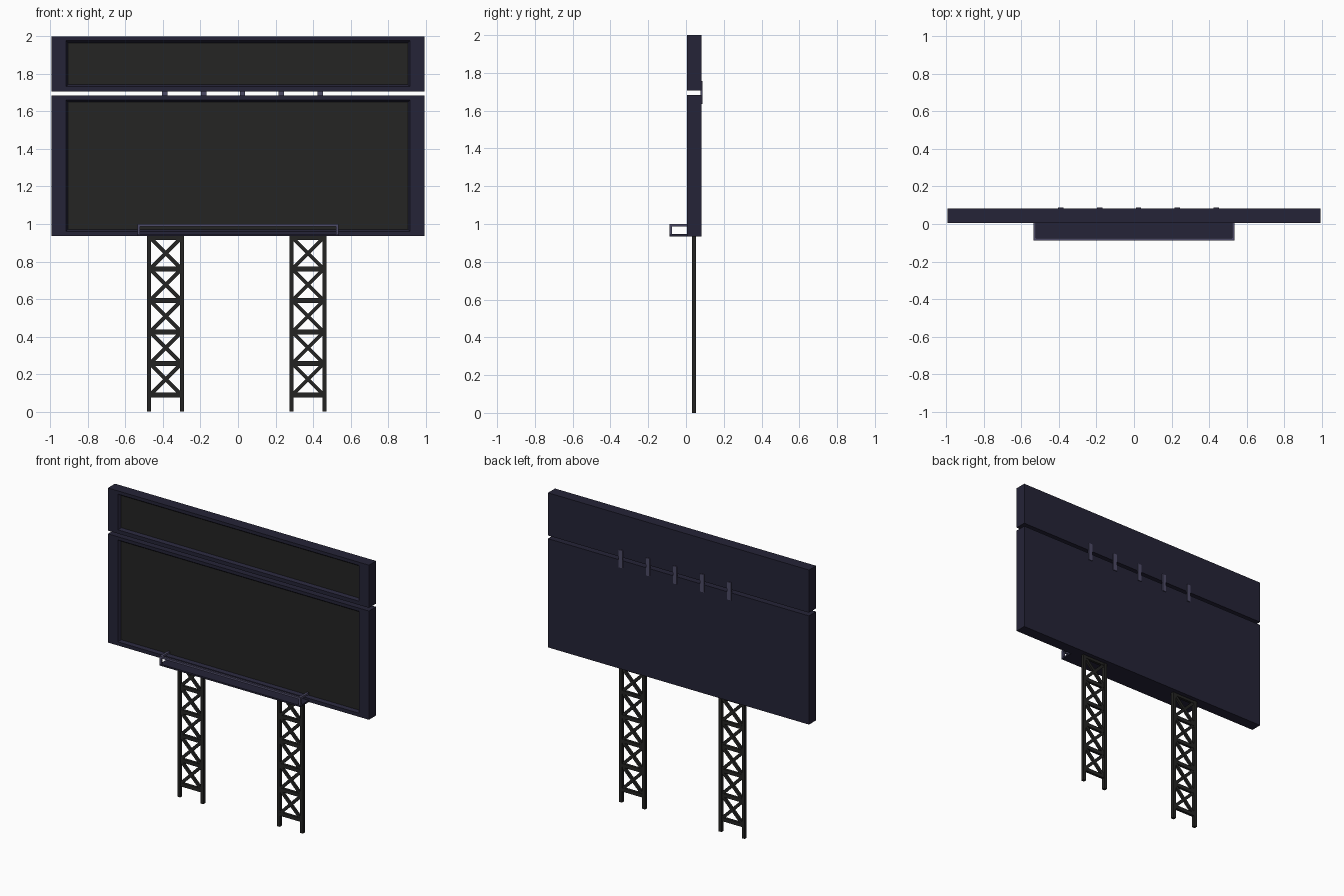
import bpy, bmesh, math
from mathutils import Matrix, Vector

if "Cube" in bpy.data.objects:
    bpy.data.objects.remove(bpy.data.objects["Cube"])


def material(name, col):
    m = bpy.data.materials.new(name)
    m.diffuse_color = (*col, 1)
    m.use_nodes = True
    m.node_tree.nodes["Principled BSDF"].inputs["Base Color"].default_value = m.diffuse_color
    return m


NAVY = material("navy casing", (0.018, 0.017, 0.038))
DARK = material("dark screen", (0.018, 0.018, 0.017))
STEEL = material("black steel", (0.017, 0.017, 0.016))
RAIL = material("grey violet metal", (0.075, 0.070, 0.135))


def finish(name, bm, mats):
    bmesh.ops.recalc_face_normals(bm, faces=bm.faces)
    me = bpy.data.meshes.new(name)
    bm.to_mesh(me)
    bm.free()
    for m in mats:
        me.materials.append(m)
    ob = bpy.data.objects.new(name, me)
    bpy.context.collection.objects.link(ob)
    return ob


def add_box(bm, x0, x1, y0, y1, z0, z1):
    mat = Matrix.Translation(((x0 + x1) / 2, (y0 + y1) / 2, (z0 + z1) / 2)) @ \
        Matrix.Diagonal((x1 - x0, y1 - y0, z1 - z0, 1))
    bmesh.ops.create_cube(bm, size=1, matrix=mat)


def add_brace(bm, a, b, width, depth):
    # flat bar between two (x, z) points at the leg plane
    dx, dz = b[0] - a[0], b[1] - a[1]
    mat = Matrix.Translation(((a[0] + b[0]) / 2, LEG_Y, (a[1] + b[1]) / 2)) @ \
        Matrix.Rotation(-math.atan2(dz, dx), 4, 'Y') @ \
        Matrix.Diagonal((math.hypot(dx, dz), depth, width, 1))
    bmesh.ops.create_cube(bm, size=1, matrix=mat)


# Display panels: casing with a recessed dark screen in the front
def panel(name, z0, z1, s0, s1):
    bm = bmesh.new()
    add_box(bm, -0.995, 0.995, 0.005, 0.082, z0, z1)
    zc = (z0 + z1) / 2
    front = min(bm.faces, key=lambda f: f.calc_center_median().y)
    for inset, y in ((0, 0.005), (0.012, 0.022)):
        bmesh.ops.inset_individual(bm, faces=[front], thickness=0.005)
        for v in front.verts:
            x = 0.918 - inset
            z = s1 - inset if v.co.z > zc else s0 + inset
            v.co = Vector((x if v.co.x > 0 else -x, y, z))
    front.material_index = 1
    finish(name, bm, [NAVY, DARK])


panel("upper_panel", 1.706, 2.0, 1.732, 1.978)
panel("lower_panel", 0.935, 1.684, 0.96, 1.662)

# Brackets joining the two panels at the back
bm = bmesh.new()
for i in range(5):
    x = -0.39 + i * 0.207
    add_box(bm, x - 0.014, x + 0.014, 0.078, 0.088, 1.634, 1.756)
finish("panel_brackets", bm, [RAIL])

# Walkway floor
bm = bmesh.new()
add_box(bm, -0.537, 0.537, -0.088, 0.006, 0.935, 0.946)
finish("walkway_floor", bm, [NAVY])

# Walkway guard rail: front rail, side rails and corner posts
bm = bmesh.new()
add_box(bm, -0.537, 0.537, -0.088, -0.074, 0.986, 1.0)
for s in (-1, 1):
    xa, xb = sorted((s * 0.537, s * 0.522))
    add_box(bm, xa, xb, -0.074, 0.006, 0.986, 1.0)
    add_box(bm, xa, xb, -0.088, -0.074, 0.946, 0.986)
finish("walkway_guard_rail", bm, [RAIL])

# Lattice legs
LEG_Y = 0.043
LEVELS = [0.088 + i * 0.168 for i in range(6)]
for name, x0, x1 in (("left_leg", -0.485, -0.287), ("right_leg", 0.274, 0.472)):
    bm = bmesh.new()
    for a in (x0, x1 - 0.022):
        add_box(bm, a, a + 0.022, LEG_Y - 0.011, LEG_Y + 0.011, 0, 0.937)
    l, r = x0 + 0.015, x1 - 0.015
    for z in LEVELS:
        add_brace(bm, (l, z), (r, z), 0.025, 0.018)
    for a, b in zip(LEVELS, LEVELS[1:]):
        add_brace(bm, (l, a), (r, b), 0.02, 0.016)
        add_brace(bm, (l, b), (r, a), 0.02, 0.014)
    finish(name, bm, [STEEL])
